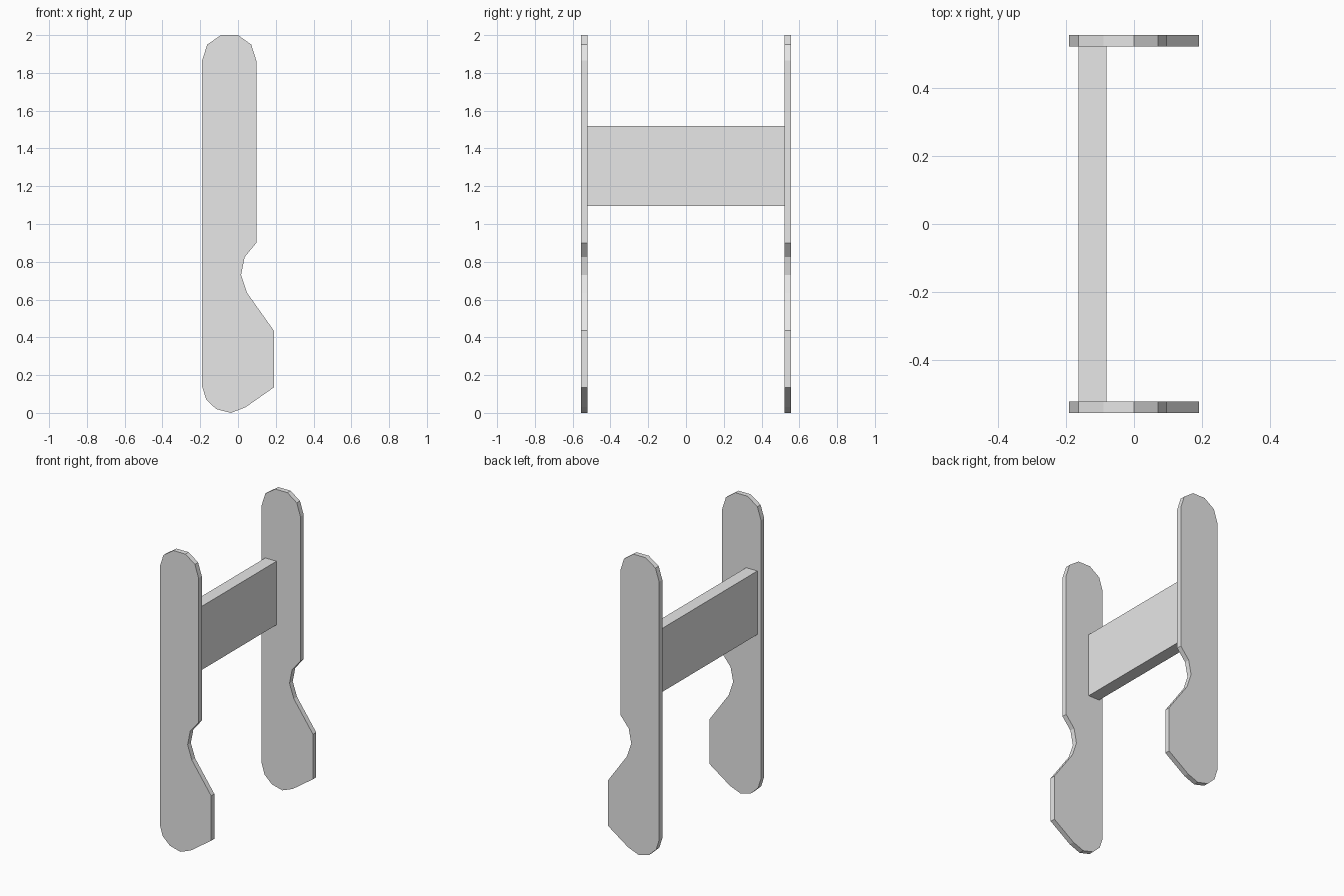
import bpy
import bmesh

cube = bpy.data.objects.get("Cube")
if cube:
    bpy.data.objects.remove(cube, do_unlink=True)

GREY = (0.8, 0.8, 0.8, 1.0)
mat = bpy.data.materials.new("light_grey")
mat.use_nodes = True
mat.diffuse_color = GREY
mat.node_tree.nodes["Principled BSDF"].inputs["Base Color"].default_value = GREY


def extruded_part(name, outline, y_start, y_end):
    """Extrude an (x, z) outline along y into a solid part."""
    bm = bmesh.new()
    face = bm.faces.new([bm.verts.new((x, y_start, z)) for x, z in outline])
    result = bmesh.ops.extrude_face_region(bm, geom=[face])
    moved = [g for g in result["geom"] if isinstance(g, bmesh.types.BMVert)]
    bmesh.ops.translate(bm, verts=moved, vec=(0, y_end - y_start, 0))
    bmesh.ops.recalc_face_normals(bm, faces=bm.faces)
    mesh = bpy.data.meshes.new(name)
    bm.to_mesh(mesh)
    bm.free()
    mesh.materials.append(mat)
    obj = bpy.data.objects.new(name, mesh)
    bpy.context.collection.objects.link(obj)
    return obj


# Side panel outline: rounded foot, notch on the +x edge, rounded top
panel_outline = [
    (-0.19, 0.14), (-0.168, 0.07), (-0.115, 0.02), (-0.037, 0.0),
    (0.04, 0.03), (0.19, 0.135), (0.19, 0.435), (0.048, 0.635),
    (0.016, 0.73), (0.035, 0.825), (0.097, 0.90), (0.097, 1.865),
    (0.07, 1.95), (0.0, 2.0), (-0.09, 2.0), (-0.163, 1.95), (-0.19, 1.865),
]
INNER, OUTER = 0.521, 0.555

# Two matching side panels
for name, side in (("front_panel", -1), ("back_panel", 1)):
    extruded_part(name, panel_outline, side * INNER, side * OUTER)

# Board joining the panels
board_outline = [(-0.163, 1.095), (-0.08, 1.095), (-0.08, 1.52), (-0.163, 1.52)]
extruded_part("cross_board", board_outline, -INNER, INNER)
